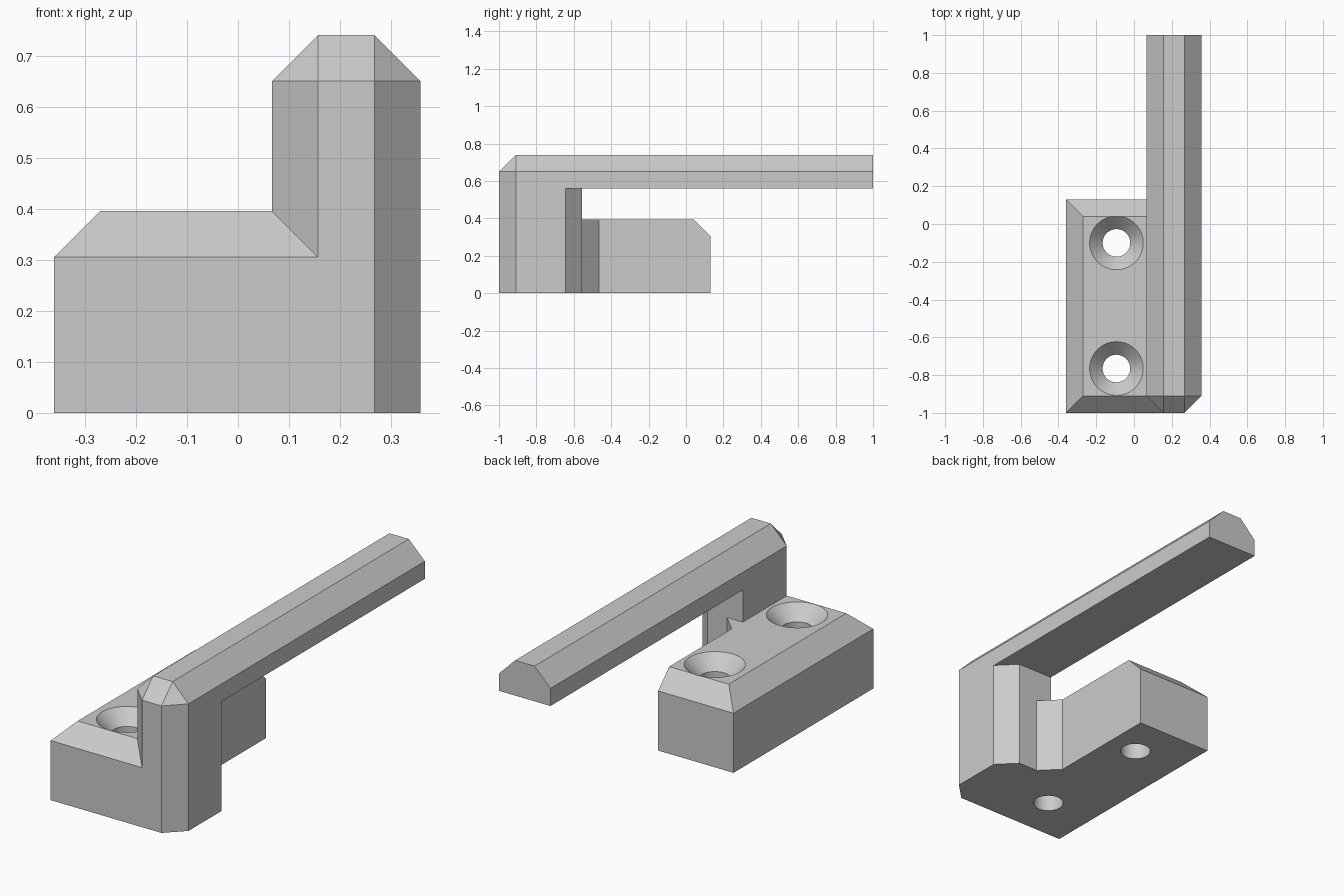
import bpy, bmesh, math
from mathutils import Vector

cube = bpy.data.objects.get("Cube")
if cube:
    bpy.data.objects.remove(cube, do_unlink=True)

C = 0.09                                    # chamfer width
XL, XI, XR = -0.36, 0.067, 0.357            # base side, arm inner side, arm outer side
YF, YB, YP = -1.0, 0.13, -0.555             # front, base back, post back
BASE_TOP, ARM_BOTTOM, TOP = 0.395, 0.56, 0.74

grey = bpy.data.materials.new("light grey")
grey.use_nodes = True
colour = (0.6, 0.6, 0.6, 1)
grey.diffuse_color = colour
grey.node_tree.nodes["Principled BSDF"].inputs["Base Color"].default_value = colour


def finish(name, bm):
    bmesh.ops.recalc_face_normals(bm, faces=bm.faces)
    mesh = bpy.data.meshes.new(name)
    bm.to_mesh(mesh)
    bm.free()
    mesh.materials.append(grey)
    obj = bpy.data.objects.new(name, mesh)
    bpy.context.collection.objects.link(obj)
    return obj


def prism(name, outline, z0, z1, cuts=()):
    """Extrude an outline upward, then slice off chamfers (point, outward normal)."""
    bm = bmesh.new()
    face = bm.faces.new([bm.verts.new((x, y, z0)) for x, y in outline])
    top = bmesh.ops.extrude_face_region(bm, geom=[face])["geom"]
    bmesh.ops.translate(bm, vec=(0, 0, z1 - z0),
                        verts=[v for v in top if isinstance(v, bmesh.types.BMVert)])
    for point, normal in cuts:
        bmesh.ops.bisect_plane(bm, geom=bm.verts[:] + bm.edges[:] + bm.faces[:], dist=1e-5,
                               plane_co=Vector(point), plane_no=Vector(normal), clear_outer=True)
        bmesh.ops.holes_fill(bm, edges=[e for e in bm.edges if e.is_boundary], sides=0)
    return finish(name, bm)


def lathe(name, profile, x, y, sides=64):
    bm = bmesh.new()
    rings = [[bm.verts.new((x + r * math.cos(math.tau * i / sides),
                            y + r * math.sin(math.tau * i / sides), z)) for i in range(sides)]
             for r, z in profile]
    for a, b in zip(rings, rings[1:]):
        for i in range(sides):
            j = (i + 1) % sides
            bm.faces.new((a[i], a[j], b[j], b[i]))
    bm.faces.new(rings[0])
    bm.faces.new(rings[-1])
    return finish(name, bm)


def combine(target, other, operation):
    mod = target.modifiers.new(operation.title(), 'BOOLEAN')
    mod.object, mod.operation, mod.solver = other, operation, 'EXACT'
    bpy.context.view_layer.objects.active = target
    bpy.ops.object.modifier_apply(modifier=mod.name)
    bpy.data.objects.remove(other, do_unlink=True)


# Mounting base with three chamfered top edges and a rear web beside the post
shoulder = BASE_TOP - C
bracket = prism("bracket",
                [(XL, YF), (XI + C, YF), (XI + C, YP), (XI, YP + C), (XI, YB), (XL, YB)],
                0, BASE_TOP,
                [((XL, 0, shoulder), (-1, 0, 1)),
                 ((0, YF, shoulder), (0, -1, 1)),
                 ((0, YB, shoulder), (0, 1, 1))])

# Upright post with bevelled corners
post = prism("post",
             [(XI, YF + C), (XI + C, YF), (XR - C, YF), (XR, YF + C),
              (XR, YP - C), (XR - C, YP), (XI, YP)],
             0, ARM_BOTTOM)

# Long arm with a faceted front end
shoulder = TOP - C
arm = prism("arm",
            [(XI, YF + C), (XI + C, YF), (XR - C, YF), (XR, YF + C), (XR, 1), (XI, 1)],
            ARM_BOTTOM, TOP,
            [((XI, 0, shoulder), (-1, 0, 1)),
             ((XR, 0, shoulder), (1, 0, 1)),
             ((0, YF, shoulder), (0, -1, 1)),
             ((XI, YF + C, shoulder), (-1, -1, 1)),
             ((XR, YF + C, shoulder), (1, -1, 1))])

for part in (post, arm):
    combine(bracket, part, 'UNION')

# Countersunk screw holes
for y in (-0.1, -0.765):
    hole = lathe("screw_hole", [(0.073, -0.1), (0.073, BASE_TOP - 0.07),
                                (0.142, BASE_TOP), (0.152, BASE_TOP + 0.01)], -0.093, y)
    combine(bracket, hole, 'DIFFERENCE')

# Merge coplanar faces, then smooth only the round holes
bm = bmesh.new()
bm.from_mesh(bracket.data)
bmesh.ops.remove_doubles(bm, verts=bm.verts, dist=1e-4)
bmesh.ops.dissolve_limit(bm, angle_limit=0.01, verts=bm.verts, edges=bm.edges)
bm.to_mesh(bracket.data)
bm.free()
bpy.ops.object.select_all(action='DESELECT')
bracket.select_set(True)
bpy.context.view_layer.objects.active = bracket
bpy.ops.object.shade_smooth_by_angle(angle=math.radians(25))
